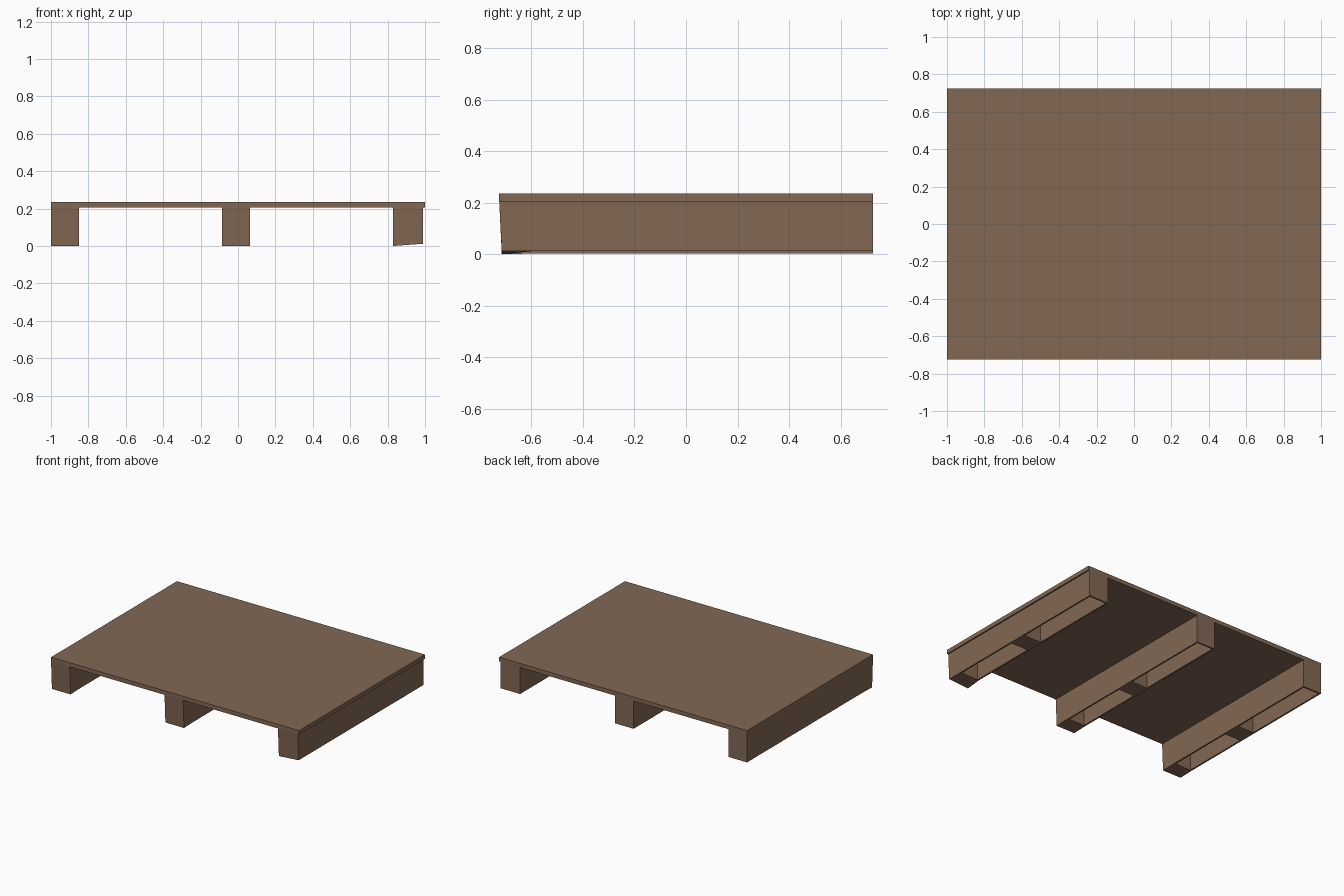
import bpy, bmesh

if "Cube" in bpy.data.objects:
    bpy.data.objects.remove(bpy.data.objects["Cube"])

wood = bpy.data.materials.new("brown wood")
wood.diffuse_color = (0.225, 0.138, 0.090, 1)
wood.use_nodes = True
wood.node_tree.nodes["Principled BSDF"].inputs["Base Color"].default_value = wood.diffuse_color


def add_box(bm, x0, x1, y0, y1, z0, z1):
    """Axis-aligned box from its limits."""
    verts = bmesh.ops.create_cube(bm, size=1)["verts"]
    for v in verts:
        v.co = (x1 if v.co.x > 0 else x0,
                y1 if v.co.y > 0 else y0,
                z1 if v.co.z > 0 else z0)
    return verts


def make_object(name, bm):
    mesh = bpy.data.meshes.new(name)
    bm.to_mesh(mesh)
    bm.free()
    mesh.materials.append(wood)
    ob = bpy.data.objects.new(name, mesh)
    bpy.context.collection.objects.link(ob)


HALF = 0.725     # half depth of the pallet
DECK = 0.205     # underside of the deck
T = 0.012        # runner wall thickness

# Deck board
bm = bmesh.new()
add_box(bm, -1, 1, -HALF, HALF, DECK, 0.235)
make_object("deck", bm)

# Hollow runners, open below, with a front block, a middle block and a back wall
for name, x0, x1, low in (("left_runner", -1.0, -0.85, 0.003),
                          ("middle_runner", -0.085, 0.065, 0.003),
                          ("right_runner", 0.83, 0.99, 0.012)):
    bm = bmesh.new()
    for a, b in ((x0, x0 + T), (x1 - T, x1)):
        add_box(bm, a, b, -HALF + 0.01, HALF, low, DECK)
    add_box(bm, x0 + T, x1 - T, HALF - T, HALF, low, DECK)
    add_box(bm, x0 + T, x1 - T, -0.09, 0.045, low, DECK)
    # front block leans back slightly towards its foot
    for v in add_box(bm, x0, x1, -HALF, -0.60, low, DECK):
        if v.co.z < 0.1 and v.co.y < -0.7:
            v.co.y += 0.01
            v.co.z = 0 if x0 < 0.5 or v.co.x < 0.9 else low
    make_object(name, bm)
